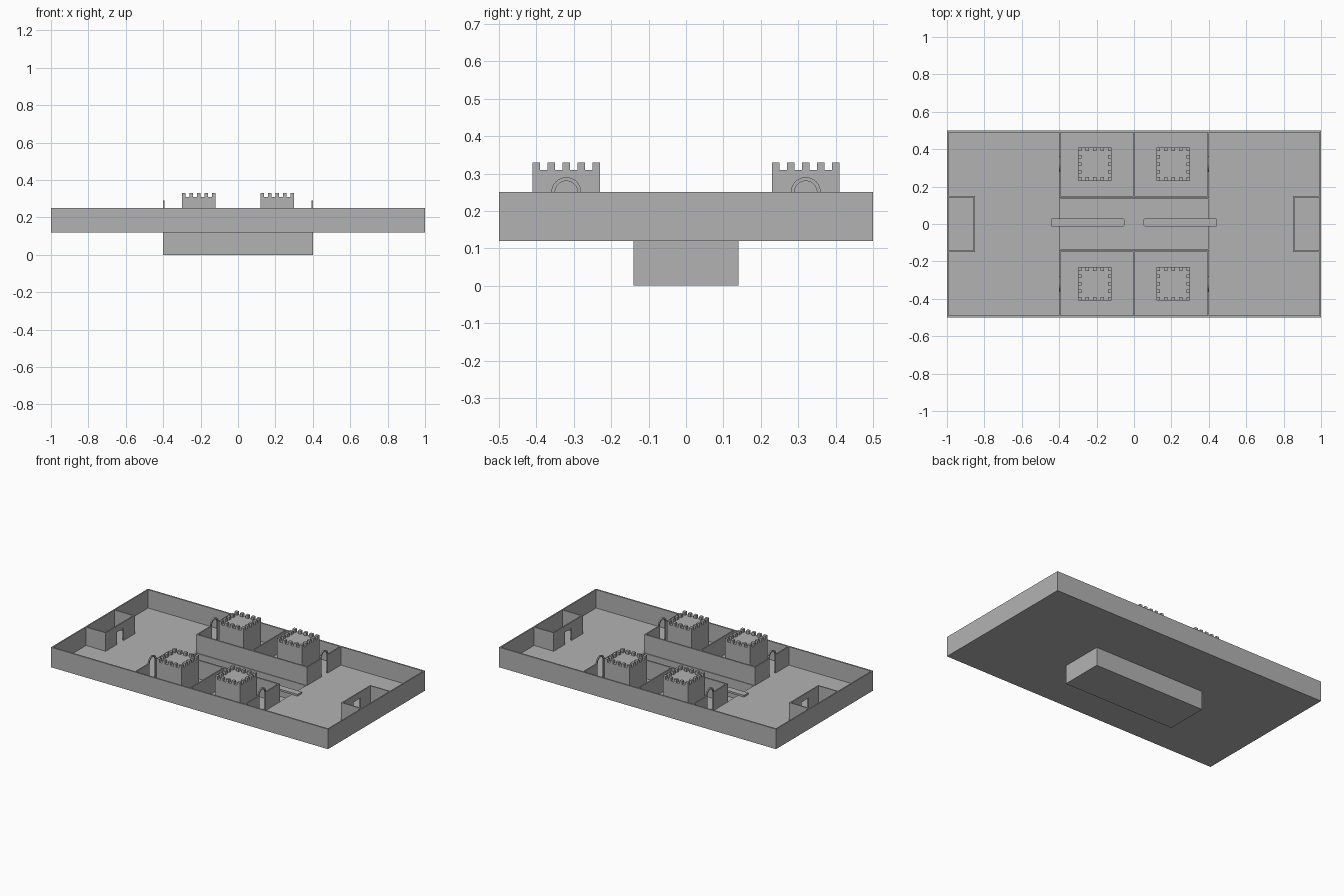
import bpy, math
from math import pi, cos, sin

cube = bpy.data.objects.get("Cube")
if cube:
    bpy.data.objects.remove(cube, do_unlink=True)

stone = bpy.data.materials.new("grey_stone")
stone.use_nodes = True
GREY = (0.45, 0.45, 0.45, 1)
stone.diffuse_color = GREY
stone.node_tree.nodes["Principled BSDF"].inputs["Base Color"].default_value = GREY

FLOOR, TOP, T = 0.13, 0.25, 0.008


def make(name, verts, faces):
    mesh = bpy.data.meshes.new(name)
    mesh.from_pydata(verts, [], faces)
    mesh.materials.append(stone)
    obj = bpy.data.objects.new(name, mesh)
    bpy.context.collection.objects.link(obj)
    return obj


def prism(name, outline, lo, hi, place):
    """Extrude a counter-clockwise outline from lo to hi; place maps (a, b, depth) to xyz."""
    n = len(outline)
    verts = [place(a, b, d) for d in (lo, hi) for a, b in outline]
    faces = [list(range(n))[::-1], list(range(n, 2 * n))]
    faces += [[i, (i + 1) % n, n + (i + 1) % n, n + i] for i in range(n)]
    return make(name, verts, faces)


def along_x(a, b, d):
    return (d, a, b)


def along_z(a, b, d):
    return (a, b, d)


def box(name, x0, x1, y0, y1, z0, z1):
    x0, x1 = sorted((x0, x1))
    y0, y1 = sorted((y0, y1))
    return prism(name, [(x0, y0), (x1, y0), (x1, y1), (x0, y1)], z0, z1, along_z)


def arc(cx, cy, r, a0, a1, steps=16):
    return [(cx + r * cos(a0 + (a1 - a0) * i / steps),
             cy + r * sin(a0 + (a1 - a0) * i / steps)) for i in range(steps + 1)]


# Sunken pit below the tray
PX, PY = 0.4, 0.14
box("pit_bottom", -PX, PX, -PY, PY, 0, 0.01)
for s, side in ((-1, "front"), (1, "back")):
    box("pit_wall_" + side, -PX, PX, s * PY, s * (PY - 0.004), 0.01, FLOOR)
for s, side in ((-1, "right"), (1, "left")):
    box("pit_wall_" + side, s * PX, s * (PX - 0.004), 0.004 - PY, PY - 0.004, 0.01, FLOOR)

# Tray floor around the pit and outer walls
for s, side in ((-1, "front"), (1, "back")):
    box("floor_" + side, -1, 1, s * PY, s * 0.5, 0.12, FLOOR)
    box("outer_wall_" + side, -1, 1, s * 0.49, s * 0.5, FLOOR, TOP)
for s, side in ((-1, "right"), (1, "left")):
    box("floor_" + side, s * PX, s, -PY, PY, 0.12, FLOOR)
    box("outer_wall_" + side, s * 0.992, s, -0.49, 0.49, FLOOR, TOP)

# Courtyard walls beside the pit
for s, side in ((-1, "front"), (1, "back")):
    box("courtyard_wall_" + side, -PX, PX, s * PY, s * 0.15, FLOOR, TOP)
    box("courtyard_divider_" + side, -T / 2, T / 2, s * 0.15, s * 0.49, FLOOR, TOP)


def courtyard_gate(sx, sy, tag):
    """Side wall split around an arched gateway that rises above it."""
    x0, x1 = sorted((sx * PX, sx * (PX - T)))
    yc = 0.32
    box("gate_wall_inner_" + tag, x0, x1, sy * 0.15, sy * (yc - 0.04), FLOOR, TOP)
    box("gate_wall_outer_" + tag, x0, x1, sy * (yc + 0.04), sy * 0.49, FLOOR, TOP)
    y = sy * yc
    ring = [(y + 0.04, FLOOR)] + arc(y, TOP, 0.04, 0, pi) + [(y - 0.04, FLOOR), (y - 0.03, FLOOR)]
    ring += arc(y, TOP, 0.03, pi, 0) + [(y + 0.03, FLOOR)]
    prism("gate_arch_" + tag, ring, x0, x1, along_x)


def tower(sx, sy, tag):
    """Square tower crowned with a ring of merlons."""
    x0, y0 = sx * 0.21 - 0.09, sy * 0.32 - 0.09
    box("tower_" + tag, x0, x0 + 0.18, y0, y0 + 0.18, FLOOR, 0.31)
    for i in range(5):
        for j in range(5):
            if i in (0, 4) or j in (0, 4):
                x, y = x0 + 0.04 * i, y0 + 0.04 * j
                box("merlon_" + tag, x, x + 0.02, y, y + 0.02, 0.31, 0.33)


for sx, lr in ((-1, "right"), (1, "left")):
    for sy, fb in ((-1, "front"), (1, "back")):
        courtyard_gate(sx, sy, fb + "_" + lr)
        tower(sx, sy, fb + "_" + lr)

    # End room with a doorway facing the pit
    for sy, fb in ((-1, "front"), (1, "back")):
        box("room_wall_%s_%s" % (fb, lr), sx * 0.85, sx * 0.992,
            sy * 0.15, sy * (0.15 - T), FLOOR, TOP)
    door = [(0.15 - T, FLOOR), (0.15 - T, TOP), (T - 0.15, TOP), (T - 0.15, FLOOR),
            (-0.035, FLOOR), (-0.035, 0.21), (0.035, 0.21), (0.035, FLOOR)]
    x0, x1 = sorted((sx * 0.85, sx * (0.85 + T)))
    prism("room_door_wall_" + lr, door, x0, x1, along_x)

    # Plank reaching from the floor out over the pit, rounded at its tip
    r, yc, tip = 0.012, 0.008, 0.05
    plank = [(0.44, yc - 0.022), (0.44, yc + 0.022)]
    plank += arc(tip + r, yc + 0.022 - r, r, pi / 2, pi, 6)
    plank += arc(tip + r, yc - 0.022 + r, r, pi, 1.5 * pi, 6)
    if sx < 0:
        plank = [(-x, y) for x, y in plank][::-1]
    prism("plank_" + lr, plank, FLOOR, FLOOR + 0.012, along_z)
